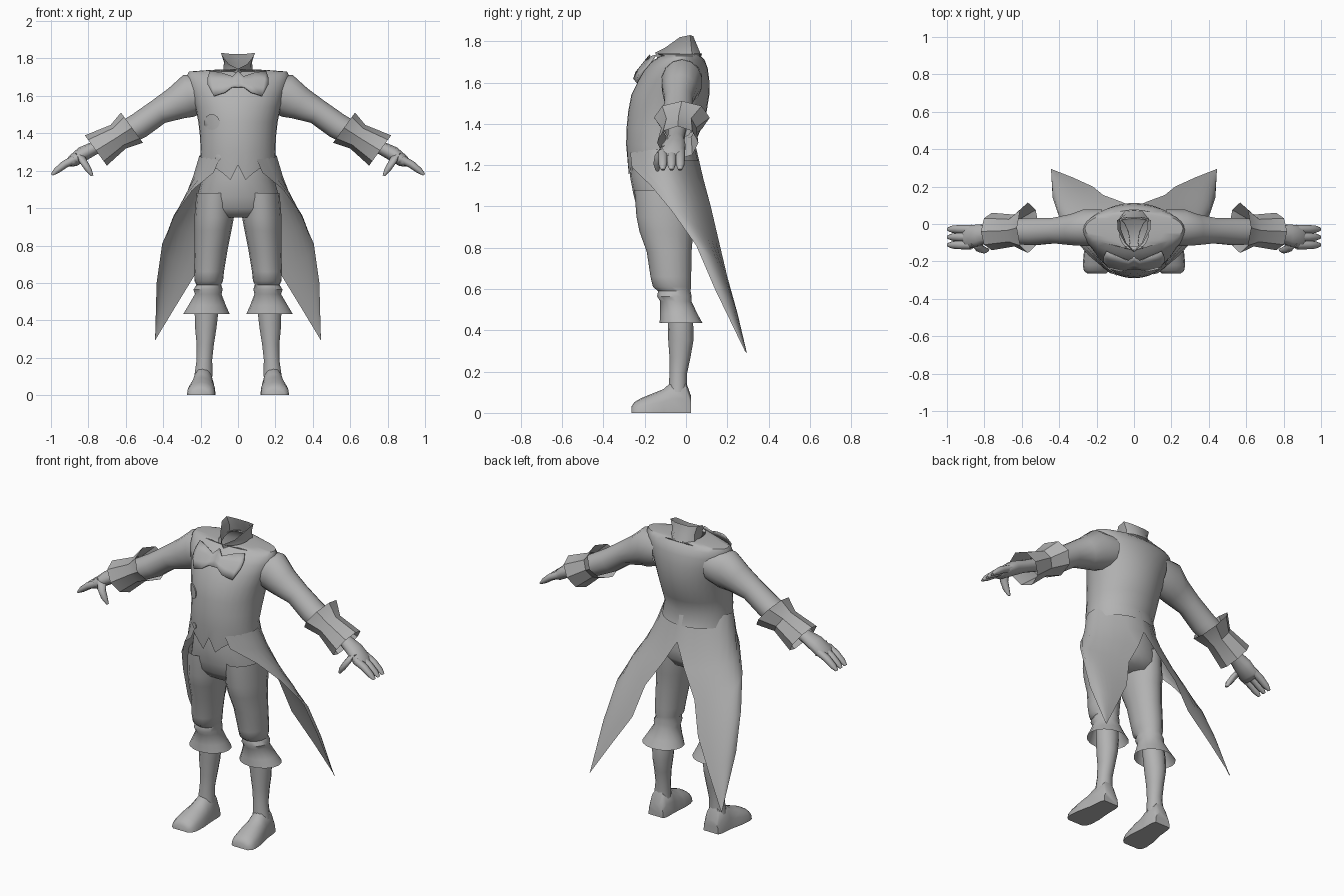
import bpy, math
from mathutils import Vector

if "Cube" in bpy.data.objects:
    bpy.data.objects.remove(bpy.data.objects["Cube"])

cloth = bpy.data.materials.new("plain_grey")
cloth.diffuse_color = (0.45, 0.45, 0.45, 1)
cloth.use_nodes = True
cloth.node_tree.nodes["Principled BSDF"].inputs["Base Color"].default_value = cloth.diffuse_color


def build(name, verts, faces, mirror=False, angle=40, thick=0):
    me = bpy.data.meshes.new(name)
    me.from_pydata([tuple(v) for v in verts], [], faces)
    me.materials.append(cloth)
    ob = bpy.data.objects.new(name, me)
    bpy.context.collection.objects.link(ob)
    bpy.ops.object.select_all(action='DESELECT')
    ob.select_set(True)
    bpy.context.view_layer.objects.active = ob
    bpy.ops.object.mode_set(mode='EDIT')
    bpy.ops.mesh.select_all(action='SELECT')
    bpy.ops.mesh.normals_make_consistent(inside=False)
    bpy.ops.object.mode_set(mode='OBJECT')
    bpy.ops.object.shade_smooth_by_angle(angle=math.radians(angle))
    if thick:
        ob.modifiers.new("thickness", 'SOLIDIFY').thickness = thick
    if mirror:
        m = ob.modifiers.new("mirror", 'MIRROR')
        m.use_axis[0] = True
    return ob


def loft(name, rings, closed=True, caps=(False, False), **kw):
    n = len(rings[0])
    verts = [p for r in rings for p in r]
    faces = []
    for k in range(len(rings) - 1):
        for i in range(n if closed else n - 1):
            j = (i + 1) % n
            faces.append((k * n + i, k * n + j, (k + 1) * n + j, (k + 1) * n + i))
    if caps[0]:
        faces.append(tuple(range(n)))
    if caps[1]:
        faces.append(tuple(range((len(rings) - 1) * n, len(rings) * n)))
    return build(name, verts, faces, **kw)


def level(z, rx, yf, yb, cx=0, n=20):
    """Horizontal oval ring, starting at the front; z may be a function of the column."""
    zf = z if callable(z) else (lambda i: z)
    return [(cx + rx * math.sin(i * math.tau / n),
             (yf + yb) / 2 + (yf - yb) / 2 * math.cos(i * math.tau / n), zf(i)) for i in range(n)]


def tilted(cx, cy, cz, rn, ry, tilt, n=14):
    """Oval ring across a limb, leaning outwards by tilt degrees."""
    t = math.radians(tilt)
    up = Vector((math.sin(t), 0, math.cos(t)))
    return [Vector((cx, cy, cz)) + up * rn * math.cos(i * math.tau / n)
            + Vector((0, ry * math.sin(i * math.tau / n), 0)) for i in range(n)]


# Coat body with a zigzag front hem
hem = {0: 1.23, 1: 1.15, 2: 1.185, 3: 1.21}
body = [level(lambda i: hem.get(min(i, 32 - i), 1.22), .205, -.28, .06, n=32)]
for s in [(1.30, .2, -.29, .04), (1.38, .203, -.288, .075), (1.46, .212, -.28, .1),
          (1.54, .228, -.265, .113), (1.61, .25, -.23, .113), (1.67, .268, -.195, .105),
          (1.71, .272, -.155, .09), (1.73, .262, -.12, .07), (1.738, .16, -.135, .078),
          (1.742, .08, -.14, .075)]:
    body.append(level(*s, n=32))
loft("coat_body", body)

# Open collar, pointed at the front
rim = [(0, -.15, 1.745), (.05, -.10, 1.77), (.088, -.03, 1.82), (.09, .02, 1.83), (.045, .035, 1.825)]
base = [(0, -.14, 1.72), (.045, -.10, 1.725), (.07, -.03, 1.73), (.08, .03, 1.73), (.045, .075, 1.73)]
mid = [tuple((a + b) / 2 * (.88 if k == 0 else 1) for k, (a, b) in enumerate(zip(p, q)))
       for p, q in zip(base, rim)]
whole = lambda r: r + [(-x, y, z) for x, y, z in reversed(r[1:])]
loft("collar", [whole(base), whole(mid), whole(rim)], angle=50)

# Coat tails: each row runs from the front edge round the side to the back edge
rows = [((.10, -.27, 1.26), (.205, -.1, 1.28), (0, .05, 1.28)),
        ((.13, -.262, 1.19), (.235, -.06, 1.16), (0, .085, 1.13)),
        ((.24, -.17, 1.10), (.275, 0, 1.03), (.07, .12, 1.0)),
        ((.33, -.07, .98), (.33, .06, .9), (.165, .155, .85)),
        ((.405, .05, .81), (.37, .14, .74), (.22, .2, .66)),
        ((.435, .14, .6), (.41, .21, .55), (.33, .25, .48)),
        ((.443, .285, .30), (.444, .29, .295), (.445, .295, .29))]
tails = []
for f, m, b in rows:
    f, m, b = Vector(f), Vector(m), Vector(b)
    c = 2 * m - (f + b) / 2
    tails.append([f * (1 - t) ** 2 + c * 2 * t * (1 - t) + b * t * t for t in [i / 8 for i in range(9)]])
loft("coat_tail", tails, closed=False, mirror=True, angle=60)

# Sleeves and flared cuffs
loft("sleeve", [tilted(*s) for s in [
    (.17, -.02, 1.615, .1, .1, 0), (.265, -.02, 1.6, .115, .1, 14), (.33, -.03, 1.56, .09, .085, 28),
    (.425, -.035, 1.515, .069, .07, 32), (.53, -.04, 1.44, .07, .075, 35),
    (.64, -.04, 1.38, .065, .07, 35)]], mirror=True, angle=60)
loft("cuff", [tilted(*s, n=8) for s in [
    (.567, -.02, 1.43, .1, .135, 36), (.64, -.035, 1.382, .075, .085, 33),
    (.76, -.04, 1.308, .1, .1, 36)]], mirror=True, angle=35)

# Hands: palm, fingers and thumb
loft("palm", [tilted(*s, n=10) for s in [
    (.64, -.04, 1.38, .04, .045, 35), (.76, -.05, 1.325, .035, .042, 30), (.83, -.06, 1.29, .04, .06, 32),
    (.885, -.07, 1.25, .033, .066, 40), (.91, -.07, 1.235, .018, .055, 42)]],
    caps=(False, True), mirror=True, angle=60)
for i, y in enumerate((-.112, -.07, -.028)):
    loft("finger_%d" % (i + 1), [tilted(*s, n=8) for s in [
        (.87, y, 1.262, .023, .024, 38), (.925, y, 1.235, .021, .023, 42),
        (.97, y, 1.2, .017, .02, 50), (.995, y, 1.178, .007, .01, 55)]],
        caps=(False, True), mirror=True, angle=60)
loft("thumb", [tilted(*s, n=8) for s in [
    (.845, -.1, 1.285, .03, .025, 70), (.825, -.13, 1.245, .024, .022, 85),
    (.8, -.14, 1.205, .018, .018, 100), (.78, -.138, 1.172, .007, .008, 110)]],
    caps=(True, True), mirror=True, angle=60)

# Breeches: hips, then legs ending in a gathered knee and flared hem
loft("breeches_hips", [level(*s) for s in [
    (1.26, .18, -.26, .03), (1.15, .195, -.272, .055), (1.06, .22, -.255, .06), (1.0, .228, -.24, .055),
    (.95, .19, -.2, .02)]], caps=(False, True), angle=60)
loft("breeches_leg", [level(z, (b - a) / 2, f, k, (a + b) / 2, 16) for z, a, b, f, k in [
    (1.08, .02, .222, -.25, .05), (.95, .022, .233, -.24, .045), (.88, .035, .232, -.226, .035),
    (.78, .055, .232, -.19, .027), (.66, .075, .235, -.172, .025), (.61, .08, .232, -.16, .024),
    (.59, .09, .222, -.135, .022), (.565, .082, .238, -.14, .027), (.54, .088, .23, -.125, .027),
    (.48, .065, .265, -.125, .055), (.435, .045, .292, -.128, .08)]], mirror=True, angle=50)

# Stockings and shoes
loft("stocking", [level(z, (b - a) / 2, f, k, (a + b) / 2, 14) for z, a, b, f, k in [
    (.56, .1, .225, -.1, .02), (.43, .105, .233, -.088, .035), (.35, .115, .23, -.086, .036),
    (.27, .128, .222, -.08, .022), (.19, .137, .222, -.08, .005), (.1, .135, .235, -.085, .005)]],
    mirror=True, angle=60)
loft("shoe", [[(cx + hw * math.cos(math.pi * i / 8), y, top * math.sin(math.pi * i / 8) ** .8)
               for i in range(9)] for y, cx, hw, top in [
    (.025, .185, .05, .08), (-.0, .185, .058, .15), (-.075, .188, .062, .145), (-.11, .191, .068, .115),
    (-.16, .194, .075, .095), (-.22, .198, .076, .07), (-.25, .2, .068, .052), (-.265, .2, .05, .03)]],
    caps=(True, True), mirror=True, angle=50)

# Bow tie leaning forward off the chest
upper = [(0, 1.735), (.03, 1.705), (.09, 1.725), (.15, 1.735), (.162, 1.7)]
lower = [(0, 1.65), (.03, 1.65), (.07, 1.62), (.13, 1.6), (.162, 1.66)]
bow_y = lambda x, z: -.262 + max(0, z - 1.63) * .8 + x * x * 1.2
loft("bow_tie", [[(x, bow_y(x, z), z) for x, z in
                  [(a[0] + (b[0] - a[0]) * t, a[1] + (b[1] - a[1]) * t) for a, b in zip(upper, lower)]]
                 for t in (0, .33, .67, 1)], closed=False, mirror=True, thick=.008)


# Round ornaments lying on one side of the waistcoat
def ornament(name, cx, cz, r, rx, yf, yb):
    def on_chest(x, z, lift):
        return (x, (yf + yb) / 2 + (yf - yb) / 2 * math.sqrt(1 - (x / rx) ** 2) - lift, z)
    rings = [[on_chest(cx + r * k * math.cos(a), cz + r * k * math.sin(a), lift)
              for a in [i * math.tau / 16 for i in range(16)]]
             for k, lift in ((1, -.002), (1, .006), (.5, .007))]
    loft(name, rings, caps=(False, True))


ornament("fob_watch", -.14, 1.46, .042, .212, -.281, .1)
ornament("small_button", -.107, 1.27, .017, .2, -.288, .045)
